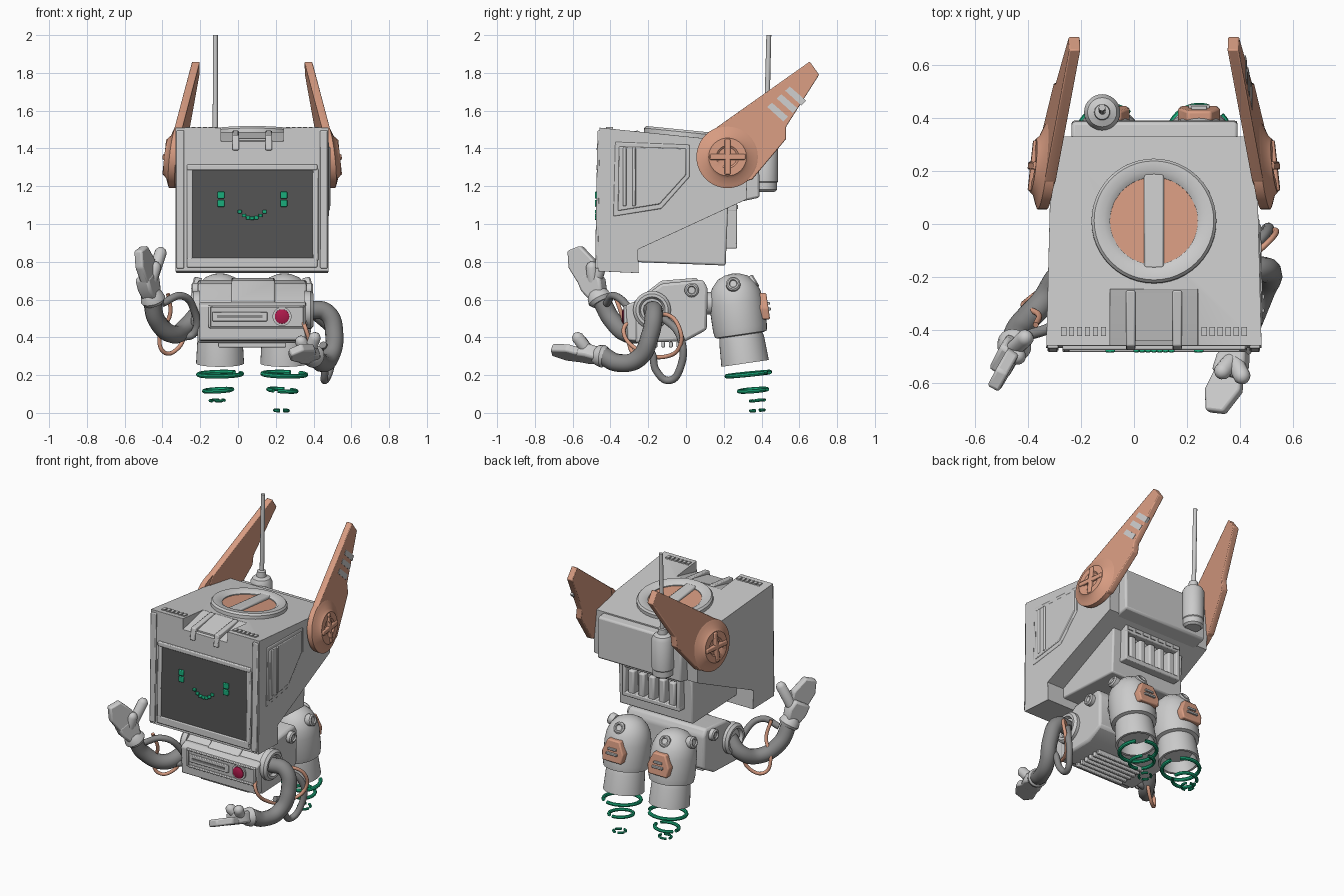
import bpy, bmesh, math
from mathutils import Vector, Matrix

if "Cube" in bpy.data.objects:
    bpy.data.objects.remove(bpy.data.objects["Cube"])

MX = 0.075  # symmetry plane of head and body
COL = {'orange': (.68, .33, .22), 'green': (.01, .42, .2), 'dark': (.09, .09, .09),
       'tube': (.25, .25, .25), 'red': (.42, .01, .07)}
MATS = {}


def paint(o, col):
    if col:
        if col not in MATS:
            MATS[col] = bpy.data.materials.new(col)
            MATS[col].diffuse_color = (*COL[col], 1)
        o.data.materials.append(MATS[col])


def smooth(o):
    bpy.ops.object.select_all(action='DESELECT')
    o.select_set(True)
    bpy.context.view_layer.objects.active = o
    bpy.ops.object.shade_smooth_by_angle(angle=math.radians(35))


def finish(name, bm, col=None, bev=0, mir=False, fn=None):
    if fn:
        for v in bm.verts:
            v.co = fn(v.co.copy())
    if mir:
        d = bmesh.ops.duplicate(bm, geom=bm.verts[:] + bm.edges[:] + bm.faces[:])
        for v in d['geom']:
            if isinstance(v, bmesh.types.BMVert):
                v.co.x = 2 * MX - v.co.x
    bmesh.ops.recalc_face_normals(bm, faces=bm.faces[:])
    me = bpy.data.meshes.new(name)
    bm.to_mesh(me)
    bm.free()
    o = bpy.data.objects.new(name, me)
    bpy.context.collection.objects.link(o)
    paint(o, col)
    smooth(o)
    if bev:
        m = o.modifiers.new('bevel', 'BEVEL')
        m.width, m.segments, m.limit_method = bev, 2, 'ANGLE'
    return o


def prism(name, pts, x0, x1, **k):
    """Side profile (y, z) extruded along x."""
    bm = bmesh.new()
    a = [bm.verts.new((x0, *p)) for p in pts]
    b = [bm.verts.new((x1, *p)) for p in pts]
    bm.faces.new(a)
    bm.faces.new(b)
    for i in range(len(pts)):
        j = (i + 1) % len(pts)
        bm.faces.new((a[i], a[j], b[j], b[i]))
    return finish(name, bm, **k)


def boxes(name, items, tilt=0, **k):
    """Boxes given as (centre, size), tilted about x."""
    bm = bmesh.new()
    for c, s in items:
        bmesh.ops.create_cube(bm, size=1, matrix=Matrix.Translation(c) @ Matrix.Rotation(math.radians(tilt), 4, 'X') @ Matrix.Diagonal((*s, 1)))
    return finish(name, bm, **k)


def lathe(name, prof, p, axis, n=32, closed=False, skip=(), **k):
    """Profile (radius, height) turned about an axis starting at p."""
    bm = bmesh.new()
    M = Matrix.Translation(p) @ Vector(axis).to_track_quat('Z', 'Y').to_matrix().to_4x4()
    rows = [[bm.verts.new(M @ Vector((r * math.cos(t), r * math.sin(t), h)))
             for t in [2 * math.pi * i / n for i in range(n)]] for r, h in prof]
    pairs = list(zip(rows, rows[1:])) + ([(rows[-1], rows[0])] if closed else [])
    for a, b in pairs:
        for i in range(n):
            if i not in skip:
                j = (i + 1) % n
                bm.faces.new((a[i], a[j], b[j], b[i]))
    if not closed:
        bm.faces.new(rows[0])
        bm.faces.new(rows[-1])
    if skip:
        bmesh.ops.delete(bm, geom=[v for v in bm.verts if not v.link_faces], context='VERTS')
    return finish(name, bm, **k)


def ring(name, p, axis, R, r, flat=1, **k):
    prof = [(R + r * math.cos(t), flat * r * math.sin(t)) for t in [math.pi * i / 4 for i in range(8)]]
    return lathe(name, prof, p, axis, n=36, closed=True, **k)


def tube(name, pts, r, col=None):
    cu = bpy.data.curves.new(name, 'CURVE')
    cu.dimensions, cu.bevel_depth, cu.bevel_resolution, cu.use_fill_caps = '3D', r, 4, True
    s = cu.splines.new('BEZIER')
    s.bezier_points.add(len(pts) - 1)
    for b, p in zip(s.bezier_points, pts):
        b.co, b.handle_left_type, b.handle_right_type = p, 'AUTO', 'AUTO'
    o = bpy.data.objects.new(name, cu)
    bpy.context.collection.objects.link(o)
    paint(o, col)
    bpy.context.view_layer.update()


def top(y):  # height of the sloping head top
    return 1.51 - .102 * (y + .455)


# head shell with a notch in the upper front edge
taper = lambda v: Vector((MX + (v.x - MX) * (1 - .05 * (v.y + .45) / .8), v.y, v.z))
shell = prism('head_shell', [(-.457, 1.51), (.33, 1.43), (.32, 1.13), (-.255, .865), (-.25, .74), (-.467, .75)], -.33, .48, fn=taper)
cut = prism('notch_cutter', [(-.245, 1.487), (-.25, 1.7), (-.7, 1.7), (-.7, 1.36), (-.45, 1.44)], -.09, .24)
m = shell.modifiers.new('notch', 'BOOLEAN')
m.object, m.operation, m.solver = cut, 'DIFFERENCE', 'EXACT'
cut.hide_render = True
cut.hide_set(True)
m = shell.modifiers.new('bevel', 'BEVEL')
m.width, m.segments, m.limit_method = .01, 2, 'ANGLE'
prism('notch_ribs', [(-.25, 1.495), (-.46, 1.47), (-.475, 1.39), (-.4, 1.39), (-.25, 1.45)], .145, .18, mir=True, bev=.006)
prism('notch_flap', [(-.26, 1.488), (-.44, 1.452), (-.44, 1.43), (-.26, 1.46)], -.0, .15)
boxes('top_vents', [((.265 + .03 * i, -.405, top(-.405)), (.02, .035, .016)) for i in range(6)], mir=True)

# head back and lower box
prism('head_back', [(.25, 1.43), (.385, 1.415), (.39, 1.14), (.25, 1.11)], -.235, .39, bev=.012)
prism('head_lower_box', [(-.3, .8), (.21, .78), (.225, 1.15), (-.3, 1.15)], -.2, .35, bev=.01)
boxes('back_vent_frame', [((MX, .235, 1.09), (.43, .07, .05)), ((MX, .235, .885), (.43, .07, .03)),
                          ((-.127, .235, .99), (.025, .07, .22)), ((.277, .235, .99), (.025, .07, .22))], bev=.006)
boxes('back_vent_fins', [((MX + .076 * i, .235, .97), (.045, .06, .16)) for i in range(-2, 3)], bev=.01)
boxes('back_vent_slots', [((MX + .06 * i, .27, 1.09), (.04, .012, .02)) for i in range(-3, 4)])

# screen, frame and face
boxes('screen_frame', [((MX, -.462, 1.3), (.69, .024, .03)), ((MX, -.47, .795), (.69, .024, .05)),
                       ((-.255, -.464, 1.05), (.03, .024, .49)), ((.41, -.464, 1.05), (.03, .024, .49))], tilt=-1, bev=.006)
boxes('side_trim', [((.455, -.466, 1.13), (.04, .018, .73))], tilt=-1, mir=True, bev=.005)
boxes('screen', [((.0775, -.458, 1.052), (.635, .025, .465))], tilt=-1, col='dark')
boxes('eyes', [((x, -.475, z), (.036, .016, .036)) for x in (-.09, .243) for z in (1.153, 1.109)], col='green', bev=.004)
boxes('smile', [((MX + .022 * i, -.475, z), (.022, .016, .018)) for i, z in
                zip(range(-3, 4), (1.065, 1.045, 1.033, 1.03, 1.033, 1.045, 1.065))], col='green', bev=.004)

# side access panel
prism('side_panel', [(-.375, 1.435), (.02, 1.42), (.02, 1.25), (-.13, 1.08), (-.385, 1.04)], .44, .484, fn=taper, bev=.006)
prism('side_panel_inset', [(-.355, 1.41), (-.0, 1.4), (-.0, 1.26), (-.14, 1.105), (-.36, 1.07)], .45, .489, fn=taper, bev=.005)
boxes('side_panel_slits', [((.483, y, 1.25), (.016, .018, .31)) for y in (-.325, -.275)], bev=.005)

# top hatch
N = (0, .1, 1)
hatch = (MX, .01, top(.01))
lathe('hatch_discs', [(.18, -.02), (.18, .012)], hatch, N, col='orange')
lathe('hatch_ring', [(.165, -.02), (.165, .018), (.188, .034), (.225, .034), (.235, .022), (.235, -.02)], hatch, N, n=48, closed=True)
boxes('hatch_bar', [((MX, .01, hatch[2] + .005), (.075, .36, .045))], tilt=-5.8, bev=.008)

# ears lean inward towards the tip
lean = lambda v: Vector((v.x - .11 * (v.y - .22 + v.z - 1.355), v.y, v.z))
prism('ear_blades', [(.16, 1.51), (.655, 1.86), (.705, 1.79), (.53, 1.515), (.53, 1.45), (.35, 1.235), (.22, 1.2), (.08, 1.33)],
      .455, .497, col='orange', fn=lean, mir=True, bev=.005)
lathe('ear_discs', [(.165, 0), (.165, .035), (.15, .042), (.115, .055), (.1, .07), (.06, .07), (.05, .062), (.01, .062)],
      (.46, .22, 1.355), (1, 0, 0), n=40, col='orange', fn=lean, mir=True)
boxes('ear_crosses', [((.522, .22, 1.355), (.035, .19, .03)), ((.522, .22, 1.355), (.035, .03, .19))],
      col='orange', fn=lean, mir=True, bev=.006)
for i, s in enumerate((.0, .05, .095)):
    y, z = .43 + s, 1.62 + s * .9
    prism('ear_stripe_%d' % i, [(y, z), (y + .025, z + .022), (y + .11, z - .052), (y + .085, z - .077)], .48, .499, fn=lean)

# antenna
lathe('antenna_canister', [(.05, 0), (.064, .012), (.064, .05), (.068, .055), (.068, .25), (.055, .275), (.03, .285), (.028, .32), (.01, .325)],
      (-.12, .418, 1.17), (0, .01, 1), n=28)
lathe('antenna_rod', [(.014, 0), (.013, .54)], (-.12, .425, 1.46), (0, .025, 1), n=12)
boxes('antenna_bracket', [((-.12, .37, 1.36), (.06, .1, .08))], bev=.01)

# torso
prism('torso', [(-.27, .58), (-.13, .685), (.09, .705), (.115, .66), (.11, .44), (.0, .38), (-.27, .37)], -.215, .365, bev=.015)
prism('torso_front', [(-.32, .57), (-.27, .59), (-.23, .58), (-.23, .375), (-.31, .385)], -.205, .36, bev=.01)
prism('torso_top_flap', [(-.28, .585), (-.13, .7), (.06, .715), (.06, .66), (-.2, .56)], -.035, .195, bev=.008)
boxes('front_panel_frame', [((.1, -.322, .563), (.5, .02, .012)), ((.1, -.318, .452), (.5, .02, .012)),
                            ((-.15, -.32, .51), (.012, .02, .12)), ((.35, -.32, .51), (.012, .02, .12)),
                            ((.01, -.32, .51), (.29, .024, .05))], bev=.004)
boxes('front_slot', [((.01, -.329, .51), (.24, .014, .014))], col='tube')
lathe('button_ring', [(.05, 0), (.05, .022), (.04, .022)], (.233, -.306, .51), (0, -1, 0))
lathe('button', [(.04, 0), (.038, .028), (.025, .034)], (.233, -.306, .51), (0, -1, 0), col='red')
boxes('belly_grille', [((MX, -.24 + .04 * i, .362), (.36, .02, .03)) for i in range(6)], bev=.005)
lathe('shoulder_sockets', [(.1, 0), (.1, .035), (.085, .05), (.07, .05), (.06, .03)], (.35, -.18, .545), (1, 0, 0), mir=True)
knob = [(.038, 0), (.038, .035), (.03, .042), (.022, .042), (.018, .034)]
lathe('torso_knobs', knob, (.355, .03, .65), (1, 0, 0), n=20, mir=True)

# thrusters
up = Vector((0, -.145, 1)).normalized()
base = Vector((.245, .313, .262))
lathe('thrusters', [(.09, .07), (.112, 0), (.127, 0), (.12, .125), (.115, .15), (.138, .155), (.144, .19), (.144, .32),
                    (.135, .375), (.115, .42), (.08, .458), (.04, .475), (.005, .48)], base, up, n=40, mir=True)
lathe('thruster_struts', [(.06, 0), (.06, .12)], (.245, .06, .58), (0, 1, 0), n=20, mir=True)
lathe('thruster_side_knobs', knob, (.35, .25, .675), (1, 0, .25), n=20, mir=True)
lathe('thruster_back_knobs', knob, (.245, .335, .68), (0, 1, .6), n=20, mir=True)
back = lambda v: Vector((.245 + v.y, .415 - .145 * v.z + v.x, .565 + v.z))
prism('thruster_back_plates', [(-.07, -.07), (.07, -.07), (.08, -.01), (.045, .07), (-.045, .07), (-.08, -.01)],
      -.045, .02, col='orange', fn=back, mir=True, bev=.008)
boxes('thruster_plate_slots', [((.245, .44, .55), (.08, .02, .014)), ((.245, .434, .58), (.06, .02, .014))], mir=True, bev=.003)

# exhaust rings, broken up towards the bottom
for x, side, low in ((.245, 'right', .013), (-.095, 'left', .066)):
    t = .12 if side == 'right' else -.1
    ring('exhaust_large_' + side, (x, .33, .205), (t * .2, -.1, 1), .115, .012, col='green', skip=range(3, 6))
    ring('exhaust_medium_' + side, (x - .01, .355, .12), (t * .6, -.08, 1), .075, .011, col='green', skip=(1, 2, 3, 19, 20))
    ring('exhaust_small_' + side, (x - .015, .378, low), (t * .2, -.08, 1), .038, .008, col='green',
         skip=[i for i in range(36) if i % 9 > 5])

# arms, hoses and wires
tube('left_arm', [(-.2, -.18, .54), (-.27, -.19, .46), (-.34, -.29, .415), (-.43, -.39, .49), (-.455, -.45, .6)], .048, 'tube')
tube('right_arm', [(.37, -.18, .545), (.47, -.17, .53), (.51, -.19, .41), (.485, -.25, .29), (.44, -.36, .265), (.4, -.45, .31)], .048, 'tube')
tube('right_hose', [(.4, -.14, .52), (.5, -.03, .4), (.49, -.03, .24), (.46, -.09, .172), (.46, -.155, .22), (.47, -.19, .33), (.45, -.25, .36)], .02, 'tube')
tube('left_hose', [(-.4, -.42, .58), (-.3, -.38, .62), (-.235, -.3, .55), (-.235, -.24, .42), (-.3, -.25, .4)], .02, 'tube')
tube('right_wire', [(.39, -.16, .5), (.47, -.1, .52), (.53, -.04, .46), (.52, -.03, .36), (.46, -.1, .3), (.4, -.25, .33), (.36, -.33, .44), (.34, -.28, .5)], .011, 'orange')
tube('left_wire', [(-.37, -.38, .63), (-.36, -.34, .52), (-.415, -.31, .41), (-.39, -.28, .32), (-.32, -.23, .34), (-.26, -.2, .47), (-.22, -.2, .54)], .011, 'orange')


# hands: cuff, palm, flat fingers and thumbs
def hand(side, wrist, D, W, k, thumbs):
    w0, D = Vector(wrist), Vector(D).normalized()
    W = Vector(W)
    W = (W - D * W.dot(D)).normalized()
    T = D.cross(W)
    fn = lambda v: w0 + (T * v.x + W * v.y + D * v.z) * k
    lathe(side + '_cuff', [(.055 * k, -.02), (.068 * k, 0), (.06 * k, .03), (.045 * k, .05)], w0, D, n=20)
    prism(side + '_palm', [(-.045, .02), (.045, .02), (.07, .09), (.06, .16), (-.06, .16), (-.065, .09)], -.042, .042, fn=fn, bev=.014)
    prism(side + '_fingers', [(-.06, .13), (.06, .13), (.085, .2), (.05, .31), (-.03, .325), (-.07, .24)], -.04, .01, fn=fn, bev=.01)
    for i, tip in enumerate(thumbs):
        a, b = w0 + D * .08 * k, Vector(tip)
        L = (b - a).length
        lathe('%s_thumb_%d' % (side, i), [(.032, 0), (.032, L - .025), (.022, L - .008), (.008, L)], a, b - a, n=16)


hand('left', (-.45, -.455, .6), (-.085, -.14, .28), (.45, .85, .1), .97, [(-.4, -.42, .875), (-.43, -.5, .8)])
hand('right', (.4, -.44, .3), (-.1, -.25, .04), (.9, -.15, .4), .9, [(.415, -.59, .42), (.32, -.57, .4)])

for m in bpy.data.materials:
    if m.users and not m.is_grease_pencil:
        m.use_nodes = True
        m.node_tree.nodes["Principled BSDF"].inputs["Base Color"].default_value = m.diffuse_color
